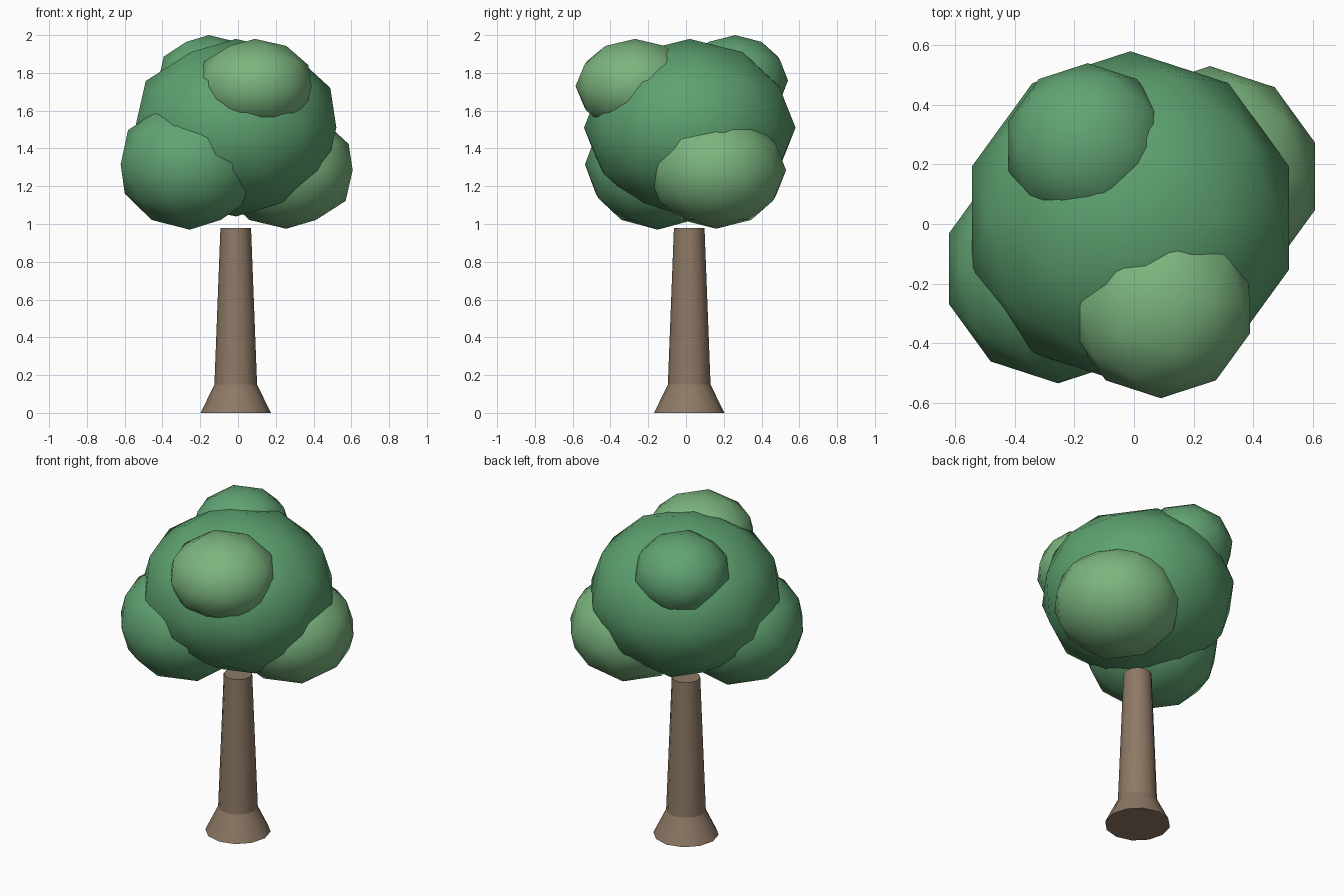
import bpy, math

if "Cube" in bpy.data.objects:
    bpy.data.objects.remove(bpy.data.objects["Cube"])


def material(name, rgb):
    m = bpy.data.materials.new(name)
    m.diffuse_color = (*rgb, 1)
    m.use_nodes = True
    m.node_tree.nodes["Principled BSDF"].inputs["Base Color"].default_value = m.diffuse_color
    return m


BARK = material("bark", (0.27, 0.19, 0.13))
LEAF = material("leaf", (0.11, 0.36, 0.16))
LEAF_MID = material("leaf_mid", (0.12, 0.37, 0.17))
LEAF_LIGHT = material("leaf_light", (0.20, 0.46, 0.21))
CX, CY = -0.012, 0.017          # trunk axis


def stem(name, z0, z1, r0, r1):
    bpy.ops.mesh.primitive_cone_add(vertices=12, radius1=r0, radius2=r1, depth=z1 - z0,
                                    location=(CX, CY, (z0 + z1) / 2))
    o = bpy.context.object
    o.name = name
    o.data.materials.append(BARK)
    bpy.ops.object.shade_smooth_by_angle(angle=math.radians(40))


def clump(name, center, r, rz, mat):
    # squashed low-poly ball, smooth shaded
    bpy.ops.mesh.primitive_ico_sphere_add(subdivisions=2, radius=1, location=center)
    o = bpy.context.object
    o.name = name
    o.scale = (r, r, rz)
    bpy.ops.object.transform_apply(location=False, rotation=False, scale=True)
    o.data.materials.append(mat)
    bpy.ops.object.shade_smooth()


# Trunk with flared root
stem("root_flare", 0.0, 0.15, 0.186, 0.113)
stem("trunk", 0.15, 0.98, 0.113, 0.081)

# Crown: one large clump with four smaller ones around it
clump("crown_main", (-0.012, 0.02, 1.51), 0.56, 0.47, LEAF)
clump("crown_lower_left", (-0.255, -0.15, 1.315), 0.385, 0.345, LEAF_MID)
clump("crown_lower_right", (0.255, 0.16, 1.285), 0.37, 0.31, LEAF_LIGHT)
clump("crown_upper_front", (0.09, -0.27, 1.73), 0.315, 0.25, LEAF_LIGHT)
clump("crown_upper_back", (-0.155, 0.26, 1.76), 0.28, 0.24, LEAF_MID)
